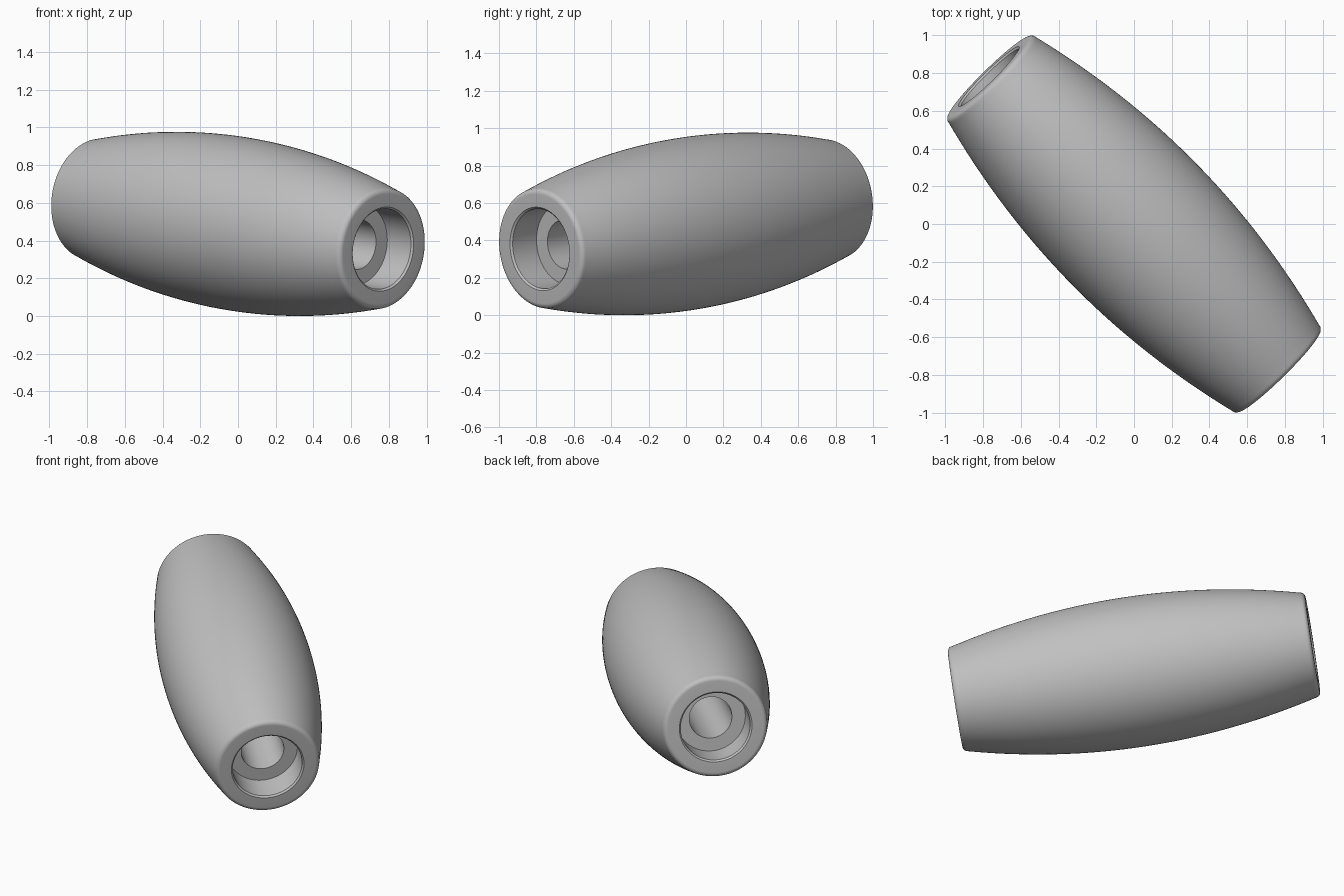
import bpy, bmesh, math
from mathutils import Vector

if "Cube" in bpy.data.objects:
    bpy.data.objects.remove(bpy.data.objects["Cube"])

HALF = 1.105        # half length along the axis
R_MID = 0.46        # radius at the belly
BULGE = 0.117       # parabolic narrowing towards the ends
FILLET = 0.03       # rounding of the outer end edge
R_RECESS, DEPTH, CHAMFER = 0.215, 0.19, 0.01
R_BORE = 0.132
SEGMENTS = 128

# Half profile as (radius, distance along axis), from belly to bore
s_end = HALF - FILLET
half = []
for i in range(25):
    s = s_end * i / 24
    half.append((R_MID - BULGE * s * s, s))
r_end = half[-1][0]
slope = math.atan(2 * BULGE * s_end)
for i in range(1, 9):                                   # rounded outer edge
    a = slope + (math.pi / 2 - slope) * i / 8
    half.append((r_end - FILLET + FILLET * math.cos(a), s_end + FILLET * math.sin(a)))
half += [
    (R_RECESS + CHAMFER, HALF),                         # flat end face
    (R_RECESS, HALF - CHAMFER),                         # chamfered lip
    (R_RECESS, HALF - DEPTH),                           # recess wall
    (R_BORE, HALF - DEPTH),                             # recess floor
]
# Mirror to a closed loop: the last span is the through bore
profile = half + [(r, -s) for r, s in reversed(half[1:])]

# Revolve the loop around z
bm = bmesh.new()
rings = []
for r, s in profile:
    ring = []
    for k in range(SEGMENTS):
        a = 2 * math.pi * k / SEGMENTS
        ring.append(bm.verts.new((r * math.cos(a), r * math.sin(a), s)))
    rings.append(ring)
for i, ring in enumerate(rings):
    nxt = rings[(i + 1) % len(rings)]
    for k in range(SEGMENTS):
        m = (k + 1) % SEGMENTS
        bm.faces.new((ring[k], ring[m], nxt[m], nxt[k]))
bmesh.ops.recalc_face_normals(bm, faces=bm.faces)

# Lay the barrel along its tilted diagonal axis
axis = Vector((-0.696, 0.7075, 0.121)).normalized()
bm.transform(axis.to_track_quat('Z', 'Y').to_matrix().to_4x4())
bmesh.ops.translate(bm, verts=bm.verts, vec=(0, 0, 0.488))

mesh = bpy.data.meshes.new("barrel_sleeve")
bm.to_mesh(mesh)
bm.free()
sleeve = bpy.data.objects.new("barrel_sleeve", mesh)
bpy.context.collection.objects.link(sleeve)

grey = bpy.data.materials.new("plain grey")
grey.diffuse_color = (0.53, 0.53, 0.53, 1)
grey.use_nodes = True
grey.node_tree.nodes["Principled BSDF"].inputs["Base Color"].default_value = grey.diffuse_color
mesh.materials.append(grey)

bpy.context.view_layer.objects.active = sleeve
sleeve.select_set(True)
bpy.ops.object.shade_smooth_by_angle(angle=math.radians(30))
